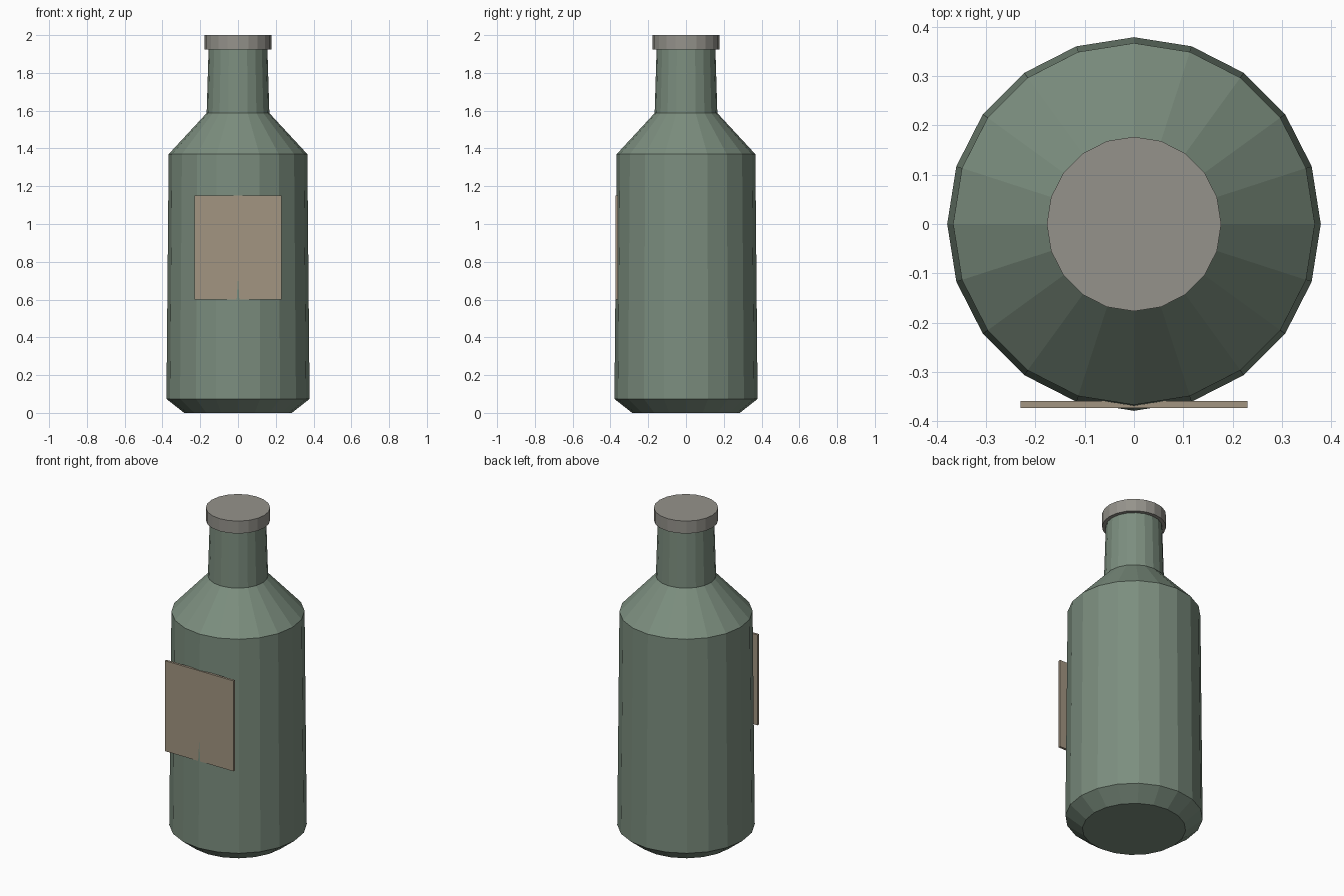
import bpy, bmesh
from math import cos, sin, tau

if "Cube" in bpy.data.objects:
    bpy.data.objects.remove(bpy.data.objects["Cube"])

SIDES = 20


def material(name, color):
    mat = bpy.data.materials.new(name)
    mat.diffuse_color = (*color, 1)
    mat.use_nodes = True
    mat.node_tree.nodes["Principled BSDF"].inputs["Base Color"].default_value = mat.diffuse_color
    return mat


def add_object(name, bm, mat):
    bmesh.ops.recalc_face_normals(bm, faces=bm.faces)
    mesh = bpy.data.meshes.new(name)
    bm.to_mesh(mesh)
    bm.free()
    mesh.materials.append(mat)
    obj = bpy.data.objects.new(name, mesh)
    bpy.context.collection.objects.link(obj)
    return obj


def lathe(name, profile, mat):
    """Closed, flat-shaded solid of revolution from (radius, z) points."""
    bm = bmesh.new()
    rings = [[bm.verts.new((r * cos(tau * i / SIDES), r * sin(tau * i / SIDES), z))
              for i in range(SIDES)] for r, z in profile]
    for low, high in zip(rings, rings[1:]):
        for i in range(SIDES):
            j = (i + 1) % SIDES
            bm.faces.new((low[i], low[j], high[j], high[i]))
    bm.faces.new(rings[0][::-1])
    bm.faces.new(rings[-1])
    return add_object(name, bm, mat)


def box(name, low, high, mat):
    bm = bmesh.new()
    bmesh.ops.create_cube(bm, size=1)
    for v in bm.verts:
        v.co = [(a + b) / 2 + c * (b - a) for a, b, c in zip(low, high, v.co)]
    return add_object(name, bm, mat)


glass = material("green_glass", (0.20, 0.27, 0.21))
paper = material("tan_paper", (0.36, 0.30, 0.22))
metal = material("grey_metal", (0.30, 0.29, 0.26))

# Bottle: chamfered base, slightly tapered body, sloped shoulder, neck
lathe("bottle_body", [(0.285, 0), (0.379, 0.074), (0.367, 1.37),
                      (0.166, 1.587), (0.155, 1.95)], glass)

# Cap
lathe("bottle_cap", [(0.177, 1.924), (0.177, 2.0)], metal)

# Flat label on the front
box("front_label", (-0.23, -0.373, 0.60), (0.23, -0.359, 1.15), paper)
